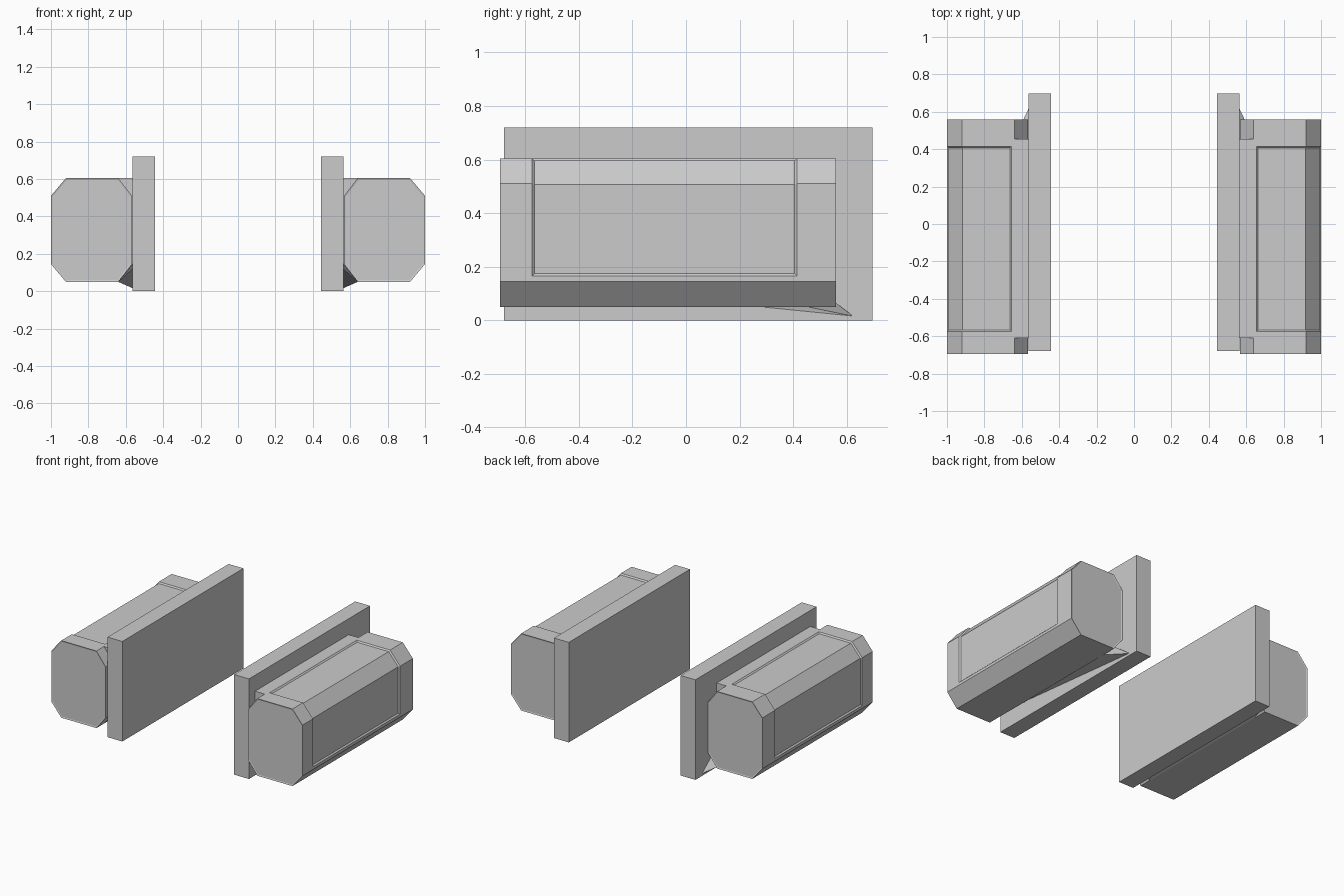
import bpy
import bmesh

if "Cube" in bpy.data.objects:
    bpy.data.objects.remove(bpy.data.objects["Cube"], do_unlink=True)

grey = bpy.data.materials.new("plain_grey")
grey.use_nodes = True
COLOUR = (0.6, 0.6, 0.6, 1)
grey.diffuse_color = COLOUR
grey.node_tree.nodes["Principled BSDF"].inputs["Base Color"].default_value = COLOUR


def finish(bm, name, side):
    """Turn a mesh made on +x into an object on the given side."""
    for v in bm.verts:
        v.co.x *= side
    bmesh.ops.recalc_face_normals(bm, faces=bm.faces)
    mesh = bpy.data.meshes.new(name)
    bm.to_mesh(mesh)
    bm.free()
    mesh.materials.append(grey)
    obj = bpy.data.objects.new(name, mesh)
    bpy.context.collection.objects.link(obj)


def loft(rings):
    """Skin closed rings of equal length and cap both ends."""
    bm = bmesh.new()
    loops = [[bm.verts.new(p) for p in ring] for ring in rings]
    n = len(loops[0])
    for a, b in zip(loops, loops[1:]):
        for i in range(n):
            j = (i + 1) % n
            bm.faces.new((a[i], a[j], b[j], b[i]))
    bm.faces.new(loops[0])
    bm.faces.new(loops[-1])
    bmesh.ops.recalc_face_normals(bm, faces=bm.faces)
    return bm


def box_ring(x, y0, y1, z0, z1):
    return [(x, y0, z0), (x, y1, z0), (x, y1, z1), (x, y0, z1)]


# Octagonal pod section, with extra points where the panel stops
SECTION = [(0.64, 0.05), (0.92, 0.05), (1, 0.145), (1, 0.165), (1, 0.51),
           (0.92, 0.605), (0.655, 0.605), (0.64, 0.605), (0.567, 0.51), (0.567, 0.145)]
STATIONS = (-0.695, -0.575, 0.415, 0.56)

for word, side in (("left", 1), ("right", -1)):
    # Upright mounting plate
    plate = loft([box_ring(x, -0.68, 0.697, 0, 0.72) for x in (0.445, 0.563)])
    finish(plate, word + "_plate", side)

    # Pod with a sunken panel wrapping the outer side and top
    pod = loft([[(x, y, z) for x, z in SECTION] for y in STATIONS])
    panel, caps = [], []
    for f in pod.faces:
        c = f.calc_center_median()
        if abs(f.normal.y) > 0.9:
            caps.append(f)
        elif STATIONS[1] < c.y < STATIONS[2] and c.x > 0.7 and c.z > 0.2:
            panel.append(f)
    bmesh.ops.inset_region(pod, faces=panel, thickness=0.009, depth=-0.009,
                           use_even_offset=True)
    # Fine rim around both end caps
    bmesh.ops.inset_individual(pod, faces=caps, thickness=0.009, depth=-0.003,
                               use_even_offset=True)
    finish(pod, word + "_pod", side)

    # Bracket joining pod to plate, its foot skewed towards the back
    upper = loft([box_ring(x, -0.61, 0.455, 0.145, 0.605) for x in (0.56, 0.645)])
    finish(upper, word + "_bracket", side)
    foot = loft([
        [(0.56, -0.61, 0.145), (0.64, -0.61, 0.145), (0.64, 0.455, 0.145), (0.56, 0.455, 0.145)],
        [(0.56, -0.43, 0.12), (0.64, -0.61, 0.05), (0.64, 0.455, 0.05), (0.56, 0.625, 0.015)],
    ])
    finish(foot, word + "_bracket_foot", side)
